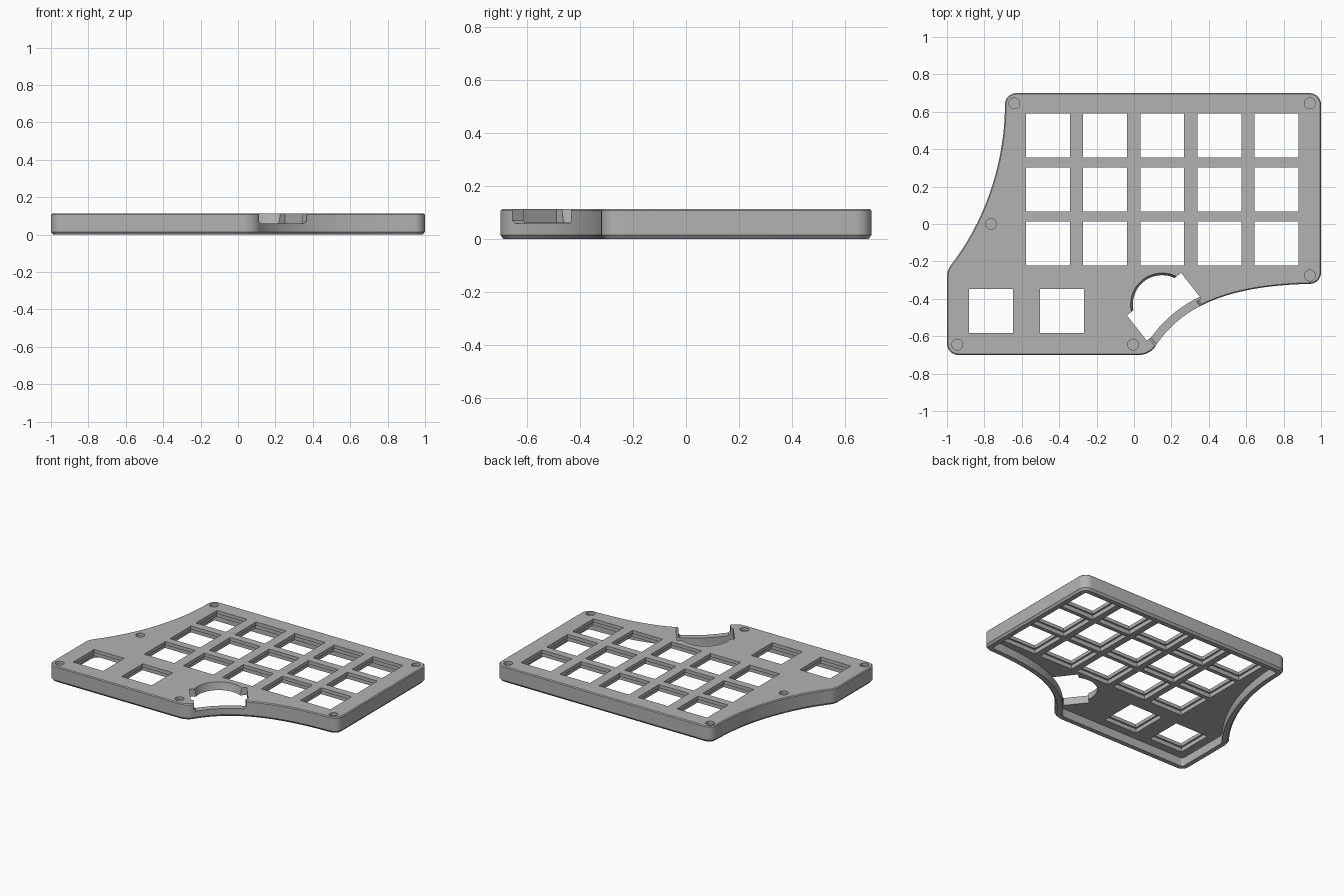
import bpy, bmesh, math
from mathutils import Vector, Matrix

if "Cube" in bpy.data.objects:
    bpy.data.objects.remove(bpy.data.objects["Cube"], do_unlink=True)

TOP, CEILING, WALL = 0.113, 0.06, 0.045

grey = bpy.data.materials.new("mid grey plastic")
grey.use_nodes = True
grey.diffuse_color = (0.45, 0.45, 0.45, 1)
grey.node_tree.nodes["Principled BSDF"].inputs["Base Color"].default_value = grey.diffuse_color


def curve(a, b, c, d, steps):
    """Cubic curve points, leaving out the last one when it joins on."""
    a, b, c, d = map(Vector, (a, b, c, d))
    ts = [i / steps for i in range(steps + 1)]
    return [a * (1 - t) ** 3 + b * 3 * t * (1 - t) ** 2 + c * 3 * t * t * (1 - t) + d * t ** 3
            for t in ts]


def corner(a, c, b):
    a, c, b = map(Vector, (a, c, b))
    return curve(a, a.lerp(c, 0.55), b.lerp(c, 0.55), b, 8)


def inset(points, dist):
    """Move a counter-clockwise outline inwards."""
    result = []
    for i, p in enumerate(points):
        e1 = (p - points[i - 1]).normalized()
        e2 = (points[(i + 1) % len(points)] - p).normalized()
        n1, n2 = Vector((-e1.y, e1.x)), Vector((-e2.y, e2.x))
        result.append(p + (n1 + n2) * dist / (1 + n1.dot(n2)))
    return result


def loft(bm, points, levels):
    """Closed solid through (inset, height) levels of one outline."""
    rings = [[bm.verts.new((p.x, p.y, z)) for p in inset(points, d)] for d, z in levels]
    for low, high in zip(rings, rings[1:]):
        for i in range(len(low)):
            j = (i + 1) % len(low)
            bm.faces.new((low[i], low[j], high[j], high[i]))
    bm.faces.new(rings[0][::-1])
    bm.faces.new(rings[-1])


def rectangle(x, y, w, h, angle=0):
    turn = Matrix.Rotation(angle, 2)
    return [Vector((x, y)) + turn @ Vector((sx * w / 2, sy * h / 2))
            for sx, sy in ((-1, -1), (1, -1), (1, 1), (-1, 1))]


def circle(x, y, r, n):
    return [Vector((x + r * math.cos(2 * math.pi * i / n), y + r * math.sin(2 * math.pi * i / n)))
            for i in range(n)]


def solid(name, outlines, levels):
    bm = bmesh.new()
    for points in outlines:
        loft(bm, points, levels)
    bmesh.ops.recalc_face_normals(bm, faces=bm.faces)
    mesh = bpy.data.meshes.new(name)
    bm.to_mesh(mesh)
    bm.free()
    mesh.materials.append(grey)
    obj = bpy.data.objects.new(name, mesh)
    bpy.context.collection.objects.link(obj)
    return obj


def cut(body, outlines, levels):
    cutter = solid("cutter", outlines, levels)
    cutter.hide_render = True
    mod = body.modifiers.new("cut", 'BOOLEAN')
    mod.operation, mod.solver, mod.object = 'DIFFERENCE', 'EXACT', cutter
    bpy.context.view_layer.objects.active = body
    bpy.ops.object.modifier_apply(modifier=mod.name)
    bpy.data.objects.remove(cutter, do_unlink=True)


# Case outline, counter-clockwise from the front corner at -x
pieces = [
    corner((-1, -.64), (-1, -.7), (-.94, -.7)),
    corner((.03, -.7), (.085, -.7), (.11, -.66)),
    curve((.11, -.66), (.25, -.44), (.5, -.33), (.94, -.32), 24),
    corner((.94, -.32), (1, -.32), (1, -.26)),
    corner((1, .64), (1, .7), (.94, .7)),
    corner((-.63, .7), (-.69, .7), (-.69, .64)),
    curve((-.69, .64), (-.69, .34), (-.788, .03), (-.975, -.215), 24),
    corner((-.975, -.215), (-1, -.24), (-1, -.28)),
]
outline = []
for p in (p for piece in pieces for p in piece):
    if not outline or (p - outline[-1]).length > 1e-4:
        outline.append(p)

# Shell with a chamfered foot, a softened top edge and a hollow underside
case = solid("keyboard_case", [outline],
             [(.012, 0), (0, .015), (0, TOP - .006), (.006, TOP)])
cut(case, [outline], [(WALL, -.02), (WALL, CEILING)])

# Key openings: narrow at the top, undercut below
keys = [(-.46 + .3055 * c, .472 - .2885 * r) for c in range(5) for r in range(3)]
keys += [(-.765, -.465), (-.385, -.465)]
cut(case, [rectangle(x, y, .26, .26) for x, y in keys], [(0, .03), (0, TOP - .024)])
cut(case, [rectangle(x, y, .235, .235) for x, y in keys], [(0, .03), (0, TOP + .02)])

# Shallow round recesses near the rim
spots = [(-.64, .645), (.94, .645), (.94, -.275), (-.765, 0), (-.945, -.645), (-.005, -.645)]
cut(case, [circle(x, y, .029, 32) for x, y in spots], [(0, TOP - .02), (0, TOP + .02)])

# Dial well with its pocket, and the lowered wall in front of it
tilt = math.radians(38)
pocket = Vector((.16, -.4425))
opening = pocket + Vector((math.sin(tilt), -math.cos(tilt))) * .15
floor = CEILING - .002
cut(case, [circle(.15, -.43, .168, 64)], [(.012, floor), (0, TOP), (0, TOP + .02)])
cut(case, [rectangle(*pocket, .368, .172, tilt)], [(0, floor), (0, TOP + .02)])
cut(case, [rectangle(*opening, .335, .3, tilt)],
    [(.012, floor), (0, floor + .012), (0, TOP + .02)])

bpy.ops.object.select_all(action='DESELECT')
case.select_set(True)
bpy.context.view_layer.objects.active = case
bpy.ops.object.shade_smooth_by_angle(angle=math.radians(25))
